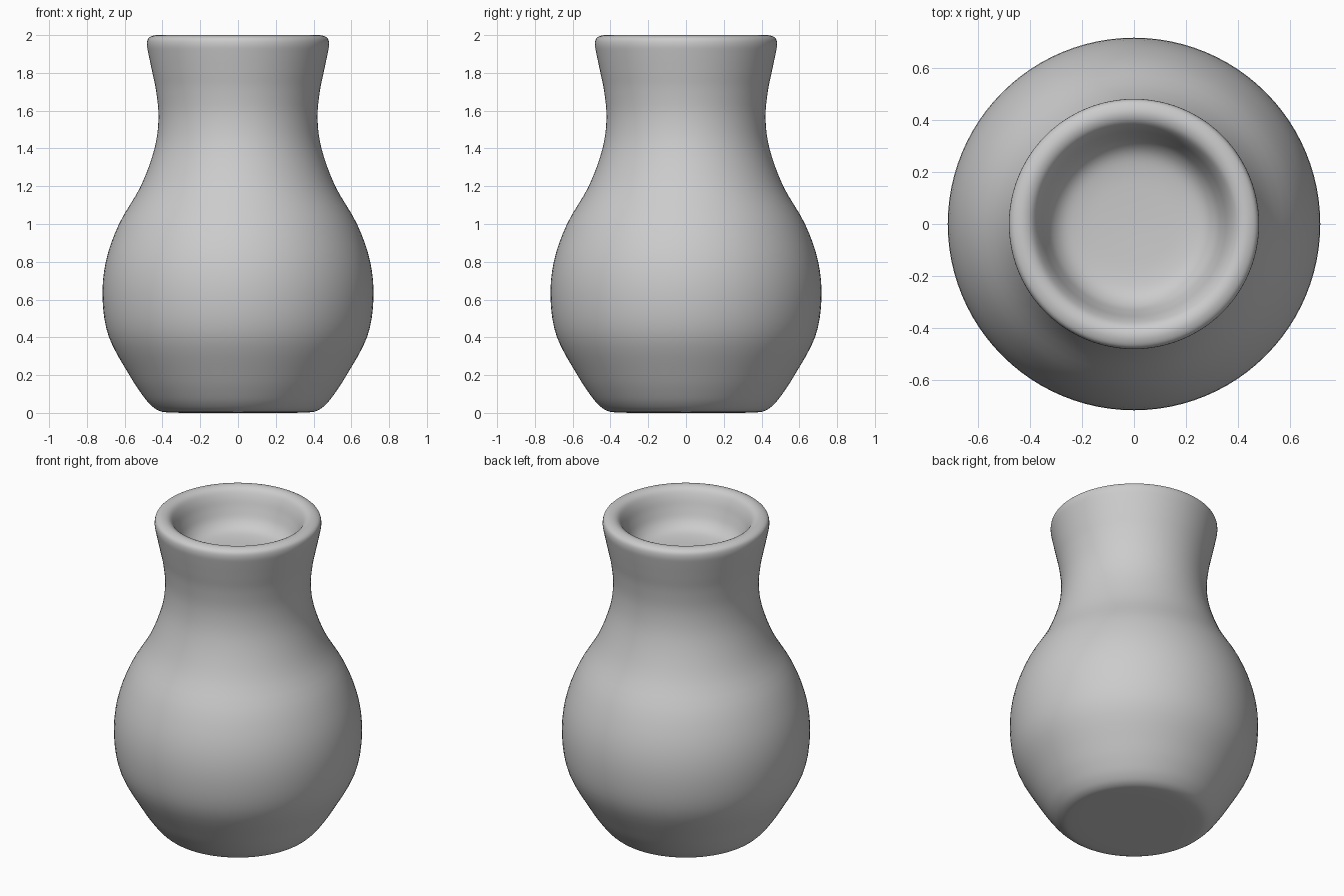
import bpy, bmesh, math
from mathutils import Vector

if "Cube" in bpy.data.objects:
    bpy.data.objects.remove(bpy.data.objects["Cube"])

# Profile (radius, height): base, belly, neck, rounded lip, recessed mouth
PROFILE = [
    (0.0, 0.0), (0.2, 0.0), (0.36, 0.002), (0.42, 0.012), (0.465, 0.045),
    (0.51, 0.1), (0.575, 0.2), (0.683, 0.4), (0.717, 0.6), (0.70, 0.8),
    (0.63, 1.0), (0.515, 1.2), (0.442, 1.4), (0.421, 1.56), (0.433, 1.7),
    (0.453, 1.8), (0.474, 1.9), (0.482, 1.95), (0.474, 1.983), (0.445, 1.998),
    (0.415, 1.997), (0.388, 1.98), (0.365, 1.94), (0.343, 1.88), (0.315, 1.82),
    (0.27, 1.78), (0.2, 1.763), (0.1, 1.757), (0.0, 1.755),
]
SEGMENTS = 96
STEPS = 4


def smooth(points):
    """Catmull-Rom curve through the points."""
    pts = [Vector((r, 0, z)) for r, z in points]
    pts = [pts[0]] + pts + [pts[-1]]
    out = []
    for a, b, c, d in zip(pts, pts[1:], pts[2:], pts[3:]):
        for i in range(STEPS):
            t = i / STEPS
            out.append(0.5 * (2 * b + (c - a) * t + (2 * a - 5 * b + 4 * c - d) * t**2
                              + (3 * b - a - 3 * c + d) * t**3))
    return out + [pts[-1]]


# Vase body: revolve the profile around z
bm = bmesh.new()
verts = [bm.verts.new((max(p.x, 0), 0, min(max(p.z, 0), 2))) for p in smooth(PROFILE)]
edges = [bm.edges.new(pair) for pair in zip(verts, verts[1:])]
bmesh.ops.spin(bm, geom=verts + edges, axis=(0, 0, 1), cent=(0, 0, 0),
               angle=math.tau, steps=SEGMENTS, use_merge=True)
bmesh.ops.remove_doubles(bm, verts=bm.verts, dist=1e-5)
bmesh.ops.recalc_face_normals(bm, faces=bm.faces)
for f in bm.faces:
    f.smooth = True
mesh = bpy.data.meshes.new("vase")
bm.to_mesh(mesh)
bm.free()
vase = bpy.data.objects.new("vase", mesh)
bpy.context.collection.objects.link(vase)
